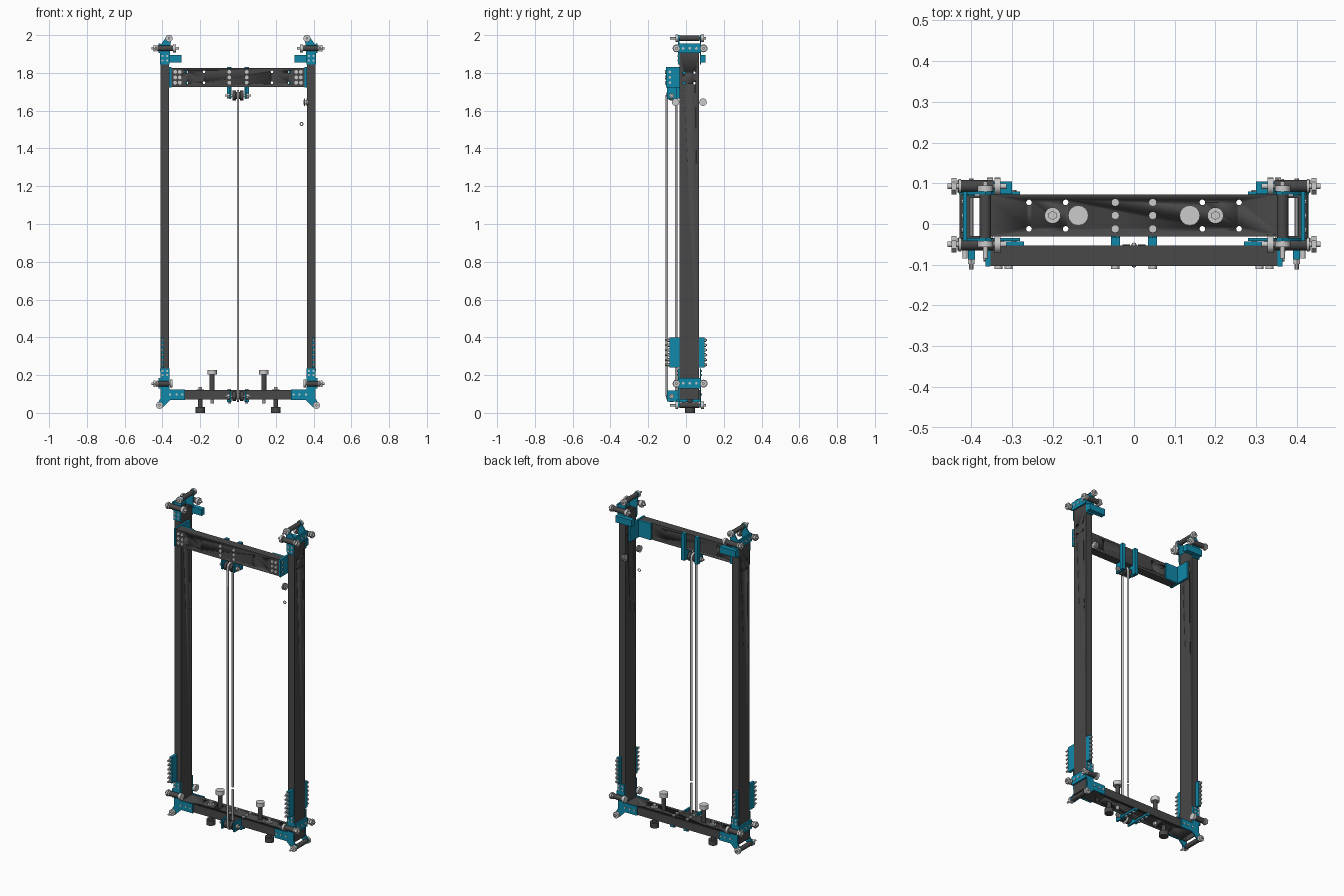
import bpy, bmesh, math
from mathutils import Matrix, Vector

if "Cube" in bpy.data.objects:
    bpy.data.objects.remove(bpy.data.objects["Cube"])

def material(name, c):
    m = bpy.data.materials.new(name)
    m.diffuse_color = (*c, 1)
    m.use_nodes = True
    m.node_tree.nodes["Principled BSDF"].inputs["Base Color"].default_value = m.diffuse_color
    return m

DARK = material("dark_steel", (0.065, 0.065, 0.065))
BLUE = material("blue_paint", (0.005, 0.25, 0.4))
ROT = {'x': Matrix.Rotation(math.pi / 2, 4, 'Y'), 'y': Matrix.Rotation(-math.pi / 2, 4, 'X'), 'z': Matrix()}
AX = 'xyz'

def box(bm, x0, x1, y0, y1, z0, z1):
    c = ((x0 + x1) / 2, (y0 + y1) / 2, (z0 + z1) / 2)
    bmesh.ops.create_cube(bm, size=1, matrix=Matrix.Translation(c) @ Matrix.Diagonal((x1 - x0, y1 - y0, z1 - z0, 1)))

def cyl(bm, axis, at, a, b, r, n=16):
    """Cylinder along axis from a to b; at = the other two coordinates in xyz order."""
    c = list(at)
    c.insert(AX.index(axis), (a + b) / 2)
    bmesh.ops.create_cone(bm, cap_ends=True, segments=n, radius1=r, radius2=r, depth=abs(b - a),
                          matrix=Matrix.Translation(c) @ ROT[axis])

def tube(bm, axis, lo, hi, wall):
    """Open rectangular tube between two corners."""
    i = AX.index(axis)
    j, k = [n for n in range(3) if n != i]
    rings = []
    for w in (0, wall):
        for e in (lo[i], hi[i]):
            ring = []
            for s, t in ((0, 0), (1, 0), (1, 1), (0, 1)):
                p = [0, 0, 0]
                p[i] = e
                p[j] = hi[j] - w if s else lo[j] + w
                p[k] = hi[k] - w if t else lo[k] + w
                ring.append(bm.verts.new(p))
            rings.append(ring)
    for p, q in ((0, 1), (2, 3), (0, 2), (1, 3)):
        for n in range(4):
            m = (n + 1) % 4
            bm.faces.new((rings[p][n], rings[p][m], rings[q][m], rings[q][n]))

def plate(bm, pts, y0, y1):
    """xz outline extruded in y."""
    f = bm.faces.new([bm.verts.new((x, y0, z)) for x, z in pts])
    g = bmesh.ops.extrude_face_region(bm, geom=[f])['geom']
    bmesh.ops.translate(bm, vec=(0, y1 - y0, 0), verts=[v for v in g if isinstance(v, bmesh.types.BMVert)])

def finish(bm, name, mat=None, mirror=False):
    bmesh.ops.recalc_face_normals(bm, faces=bm.faces)
    me = bpy.data.meshes.new(name)
    bm.to_mesh(me)
    bm.free()
    ob = bpy.data.objects.new(name, me)
    bpy.context.collection.objects.link(ob)
    if mat:
        me.materials.append(mat)
    bpy.ops.object.select_all(action='DESELECT')
    ob.select_set(True)
    bpy.context.view_layer.objects.active = ob
    bpy.ops.object.shade_smooth_by_angle(angle=math.radians(35))
    if mirror:
        ob.modifiers.new("mirror", 'MIRROR')
    return ob

def drill(ob, holes, r=0.007):
    """holes: (axis, at, a, b). Cuts round holes before any mirroring."""
    bm = bmesh.new()
    for h in holes:
        cyl(bm, *h, r, 12)
    cut = finish(bm, ob.name + "_cutter")
    cut.hide_render = True
    cut.hide_viewport = True
    mod = ob.modifiers.new("holes", 'BOOLEAN')
    mod.object = cut
    mod.solver = 'EXACT'
    ob.modifiers.move(len(ob.modifiers) - 1, 0)

# Hollow uprights
bm = bmesh.new()
tube(bm, 'z', (0.365, -0.035, 0.07), (0.41, 0.07, 1.905), 0.006)
up = finish(bm, "upright", DARK, True)
drill(up, [('x', (y, z), 0.3, 0.5) for y in (-0.01, 0.043) for z in (1.745, 1.80)])

# Lower and upper cross beams
bm = bmesh.new()
tube(bm, 'x', (-0.365, -0.031, 0.07), (0.365, 0.073, 0.12), 0.005)
low = finish(bm, "lower_beam", DARK)
drill(low, [('z', (s * x, y), 0, 0.2) for s in (-1, 1) for x in (0.168, 0.258) for y in (-0.012, 0.053)])
bm = bmesh.new()
tube(bm, 'x', (-0.353, -0.103, 1.725), (0.353, -0.053, 1.827), 0.005)
top = finish(bm, "upper_beam", DARK)
drill(top, [('y', (s * x, z), -0.2, 0.1) for s in (-1, 1) for x in (0.18, 0.272) for z in (1.748, 1.805)])

# Beam end brackets
bm = bmesh.new()
box(bm, 0.353, 0.365, -0.105, 0.04, 1.722, 1.83)
box(bm, 0.27, 0.355, -0.053, -0.043, 1.725, 1.827)
finish(bm, "beam_end_bracket", BLUE, True)

# Corner plates, lower and upper, front and back
bm = bmesh.new()
low_pts = [(.412, .235), (.363, .235), (.363, .125), (.28, .125), (.28, .068), (.36, .068),
           (.40, .028), (.425, .03), (.43, .045), (.408, .08)]
top_pts = [(.412, 1.845), (.412, 1.945), (.38, 1.99), (.365, 2.0), (.35, 1.99), (.358, 1.95), (.363, 1.845)]
for y0, y1 in ((-0.042, -0.035), (0.073, 0.08)):
    plate(bm, low_pts, y0, y1)
    plate(bm, top_pts, y0, y1)
for z0, z1 in ((0.13, 0.185), (1.905, 1.955)):
    box(bm, 0.41, 0.42, -0.042, 0.08, z0, z1)
box(bm, 0.30, 0.41, 0.074, 0.104, 1.855, 1.895)
finish(bm, "corner_bracket", BLUE, True)

# Screws on the corner plates
bm = bmesh.new()
for y0, y1 in ((-0.046, -0.04), (0.078, 0.084)):
    for x, z in [(.375, .2), (.4, .2), (.375, .222), (.4, .222), (.295, .097), (.325, .097), (.36, .097),
                 (.375, 1.865), (.4, 1.865), (.375, 1.89), (.4, 1.89)]:
        cyl(bm, 'y', (x, z), y0, y1, 0.006, 8)
for z in (0.157, 1.93):
    for y in (-0.015, 0.02, 0.055):
        cyl(bm, 'x', (y, z), 0.416, 0.424, 0.007, 8)
finish(bm, "corner_screws", None, True)

# Guide rollers: dark sleeves, light pins and washers
dark, pin = bmesh.new(), bmesh.new()
for z, d in ((0.155, 0.018), (1.93, 0)):
    for y in (-0.05, 0.093):
        cyl(dark, 'x', (y, z), 0.345 + d, 0.425 + d * .5, 0.015)
        cyl(pin, 'x', (y, z), 0.313 + d * 2, 0.458, 0.007)
        cyl(pin, 'x', (y, z), 0.328 + d, 0.343 + d, 0.021)
        cyl(pin, 'x', (y, z), 0.425, 0.431, 0.017)
        cyl(pin, 'x', (y, z), 0.436, 0.448, 0.02, 6)
for x, z in ((0.415, 0.04), (0.365, 1.983)):
    cyl(dark, 'y', (x, z), -0.034, 0.072, 0.014)
    cyl(pin, 'y', (x, z), -0.085, 0.105, 0.006)
    for a in (-0.056, 0.08):
        cyl(pin, 'y', (x, z), a, a + 0.014, 0.019)
finish(dark, "guide_roller", DARK, True)
finish(pin, "guide_roller_pins", None, True)

# Side fins with a row of through bolts
bm, bolts = bmesh.new(), bmesh.new()
box(bm, 0.391, 0.408, -0.087, -0.034, 0.24, 0.4)
box(bm, 0.391, 0.408, 0.069, 0.097, 0.24, 0.4)
for i in range(6):
    z = 0.255 + 0.026 * i
    cyl(bolts, 'y', (0.4, z), -0.112, 0.112, 0.0055, 10)
    cyl(bolts, 'y', (0.4, z), -0.098, -0.087, 0.009, 6)
    cyl(bolts, 'y', (0.4, z), 0.097, 0.105, 0.009, 6)
finish(bm, "side_fin", BLUE, True)
finish(bolts, "side_fin_bolts", None, True)

# Pegs on top of and feet below the lower beam
dark, light = bmesh.new(), bmesh.new()
cyl(dark, 'z', (0.137, 0.021), 0.12, 0.205, 0.013)
cyl(light, 'z', (0.137, 0.021), 0.202, 0.228, 0.025)
cyl(light, 'z', (0.137, 0.021), 0.05, 0.07, 0.011, 6)
cyl(dark, 'z', (0.2, 0.021), 0.03, 0.07, 0.013)
cyl(dark, 'z', (0.2, 0.021), 0.0, 0.03, 0.026)
cyl(light, 'z', (0.2, 0.021), 0.12, 0.124, 0.02)
cyl(light, 'z', (0.2, 0.021), 0.124, 0.138, 0.011, 6)
finish(dark, "pegs_and_feet", DARK, True)
finish(light, "peg_caps_and_nuts", None, True)

# Pulley brackets
bm = bmesh.new()
box(bm, 0.034, 0.057, -0.053, -0.033, 1.665, 1.83)
box(bm, 0.036, 0.046, -0.1, -0.045, 1.662, 1.725)
box(bm, 0.034, 0.057, -0.05, 0.073, 0.058, 0.07)
box(bm, 0.036, 0.046, -0.1, -0.031, 0.06, 0.118)
finish(bm, "pulley_bracket", BLUE, True)

# Pulleys and axles
dark, light = bmesh.new(), bmesh.new()
for z in (1.68, 0.088):
    cyl(dark, 'x', (-0.0765, z), -0.02, 0.02, 0.018, 20)
    cyl(light, 'x', (-0.0765, z), -0.068, 0.068, 0.006)
    for s in (-1, 1):
        cyl(dark, 'x', (-0.0765, z), s * 0.01, s * 0.028, 0.026, 20)
        cyl(light, 'x', (-0.0765, z), s * 0.046, s * 0.058, 0.014, 6)
finish(dark, "pulley", DARK)
finish(light, "pulley_axle", None)

# Beam screws
bm = bmesh.new()
for z in (1.748, 1.776, 1.805):
    for x in (0.046, 0.308, 0.333):
        cyl(bm, 'y', (x, z), -0.11, -0.1, 0.01, 12)
    cyl(bm, 'x', (-0.085, z), 0.363, 0.37, 0.007, 8)
for y in (-0.012, 0.021, 0.053):
    cyl(bm, 'z', (0.046, y), 0.118, 0.127, 0.01, 12)
    cyl(bm, 'z', (0.046, y), 0.05, 0.06, 0.009, 6)
finish(bm, "beam_screws", None, True)

# Cable looped over both pulleys
r, cy = 0.0245, -0.0765
pts = [(cy + r, 0.295)]
pts += [(cy + r * math.cos(a), 0.088 - r * math.sin(a)) for a in [math.pi * i / 12 for i in range(13)]]
pts += [(cy - r * math.cos(a), 1.68 + r * math.sin(a)) for a in [math.pi * i / 12 for i in range(13)]]
pts.append((cy + r, 0.31))
cu = bpy.data.curves.new("cable", 'CURVE')
cu.dimensions = '3D'
cu.bevel_depth = 0.0065
cu.bevel_resolution = 2
cu.use_fill_caps = True
sp = cu.splines.new('POLY')
sp.points.add(len(pts) - 1)
for p, (y, z) in zip(sp.points, pts):
    p.co = (0, y, z, 1)
sp.use_smooth = True
bpy.context.collection.objects.link(bpy.data.objects.new("cable", cu))

# Loose rollers and a small ring on the right upright
bm = bmesh.new()
for y in (-0.055, 0.09):
    tube_r = ((0.346, 0.372, 0.012), (0.35, 0.356, 0.02), (0.362, 0.368, 0.02))
    for a, b, rad in tube_r:
        cyl(bm, 'x', (y, 1.645), a, b, rad)
finish(bm, "side_rollers", None)
bpy.ops.mesh.primitive_torus_add(location=(0.337, -0.025, 1.53), rotation=(math.pi / 2, 0, 0),
                                 major_radius=0.008, minor_radius=0.0025, major_segments=16, minor_segments=8)
bpy.context.object.name = "small_ring"
